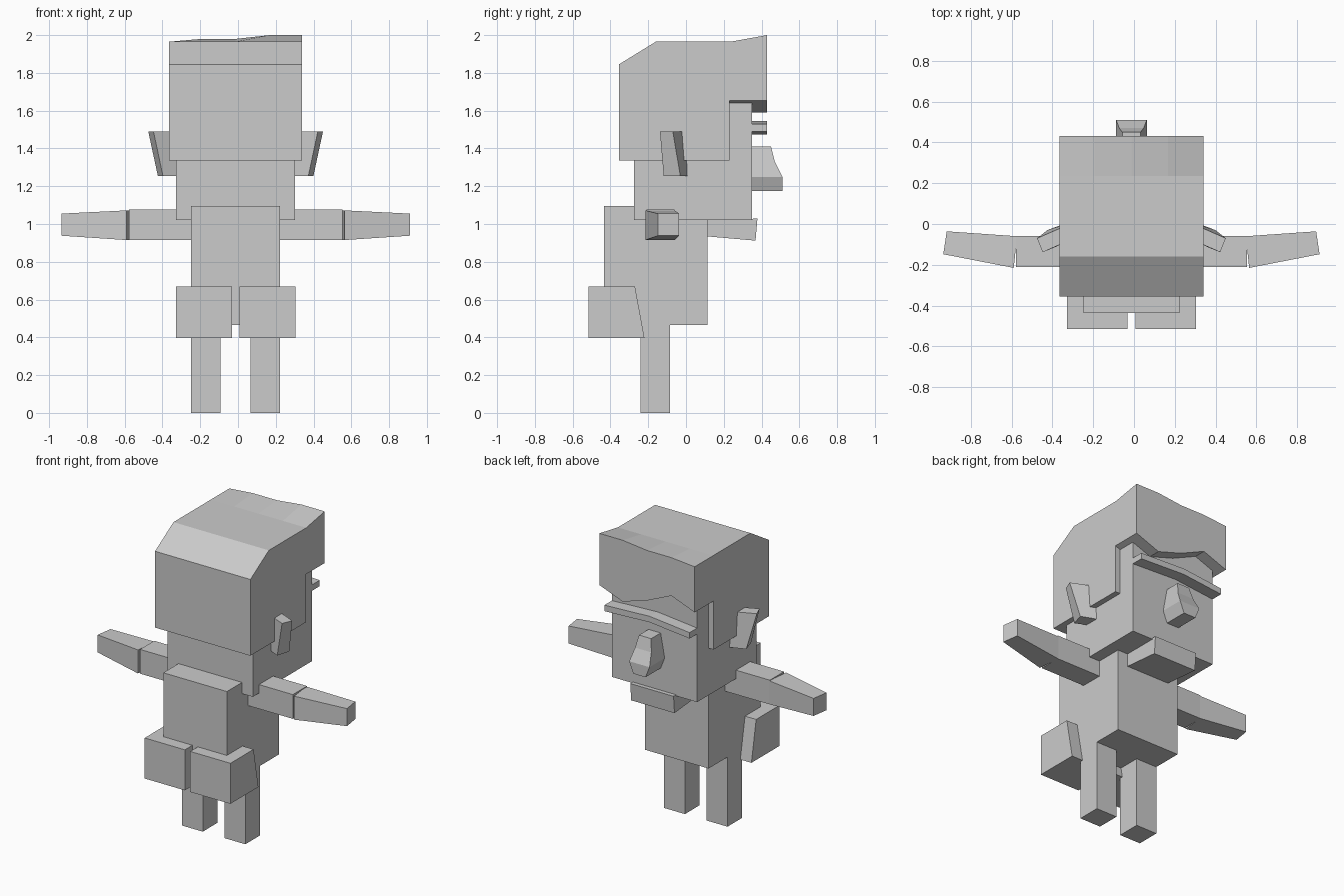
import bpy
import bmesh

CX = -0.0125  # x of the symmetry plane

cube = bpy.data.objects.get("Cube")
if cube:
    bpy.data.objects.remove(cube, do_unlink=True)

GREY = (0.6, 0.6, 0.6, 1.0)
mat = bpy.data.materials.new("plain_grey")
mat.use_nodes = True
mat.diffuse_color = GREY
mat.node_tree.nodes["Principled BSDF"].inputs["Base Color"].default_value = GREY


def loft(name, rings):
    """Skin a list of equal-length closed rings and cap both ends."""
    bm = bmesh.new()
    loops = [[bm.verts.new((x + CX, y, z)) for x, y, z in ring] for ring in rings]
    for a, b in zip(loops, loops[1:]):
        for i in range(len(a)):
            j = (i + 1) % len(a)
            bm.faces.new((a[i], a[j], b[j], b[i]))
    bm.faces.new(loops[0])
    bm.faces.new(loops[-1])
    bmesh.ops.recalc_face_normals(bm, faces=bm.faces)
    mesh = bpy.data.meshes.new(name)
    bm.to_mesh(mesh)
    bm.free()
    mesh.materials.append(mat)
    obj = bpy.data.objects.new(name, mesh)
    bpy.context.collection.objects.link(obj)
    return obj


def extrude(name, x0, x1, profile):
    """Extrude a (y, z) profile from x0 to x1."""
    return loft(name, [[(x, y, z) for y, z in profile] for x in (x0, x1)])


def rect(y0, y1, z0, z1):
    return [(y0, z0), (y1, z0), (y1, z1), (y0, z1)]


# Head and torso blocks
extrude("head", -0.315, 0.315, rect(-0.275, 0.35, 1.02, 1.8))
extrude("torso", -0.235, 0.235, rect(-0.435, 0.115, 0.465, 1.095))

# Hair: fringe edge waves up and down across the face
fringe = [(-0.3525, 1.965, 1.66), (-0.18, 1.98, 1.725), (0, 1.98, 1.645),
          (0.18, 2.0, 1.59), (0.3525, 2.0, 1.655)]
loft("hair", [[(x, y, z) for y, z in (
    (-0.355, 1.335), (-0.355, 1.845), (-0.16, 1.965), (0.235, 1.965),
    (0.43, top), (0.43, low), (0.23, low), (0.23, 1.335))]
    for x, top, low in fringe])

# Brow: one slightly arched bar
loft("brow", [[(x, y, z) for y, z in rect(0.3, 0.43, low, low + 0.04)]
              for x, low in ((-0.315, 1.475), (-0.02, 1.505), (0.315, 1.49))])

# Nose: stacked sections widening towards the nostrils
loft("nose", [[(-w, 0.3, z), (w, 0.3, z), (w, y, z), (-w, y, z)]
              for w, y, z in ((0.045, 0.45, 1.41), (0.06, 0.47, 1.33),
                              (0.075, 0.51, 1.25), (0.045, 0.51, 1.175))])

# Chin plate under the head
extrude("chin", -0.16, 0.16, [(0.05, 0.94), (0.368, 0.912), (0.378, 1.028), (0.05, 1.025)])

# Paired parts
for side, s in (("left", 1), ("right", -1)):
    extrude(side + "_leg", s * 0.08, s * 0.235, rect(-0.24, -0.085, 0, 0.5))
    extrude(side + "_buttock", s * 0.02, s * 0.317,
            [(-0.515, 0.397), (-0.22, 0.397), (-0.27, 0.668), (-0.515, 0.668)])
    # Ear leans outward at the top and is turned outward
    loft(side + "_ear", [[(s * x, y, z) for x, y in pts] for z, pts in (
        (1.255, ((0.28, -0.07), (0.385, -0.118), (0.412, -0.03), (0.28, 0.02))),
        (1.49, ((0.28, -0.07), (0.435, -0.138), (0.4625, -0.07), (0.28, 0.01))))])
    extrude(side + "_upper_arm", s * 0.15, s * 0.565, rect(-0.21, -0.06, 0.915, 1.077))
    # Forearm tapers and swings forward, leaving a notch at the elbow
    loft(side + "_forearm", [[(s * x, y, z) for x, y, z in ring] for ring in (
        [(0.577, -0.215, 0.915), (0.56, -0.06, 0.915), (0.56, -0.06, 1.072), (0.577, -0.215, 1.072)],
        [(0.922, -0.148, 0.938), (0.905, -0.036, 0.938), (0.905, -0.036, 1.055), (0.922, -0.148, 1.055)])])
